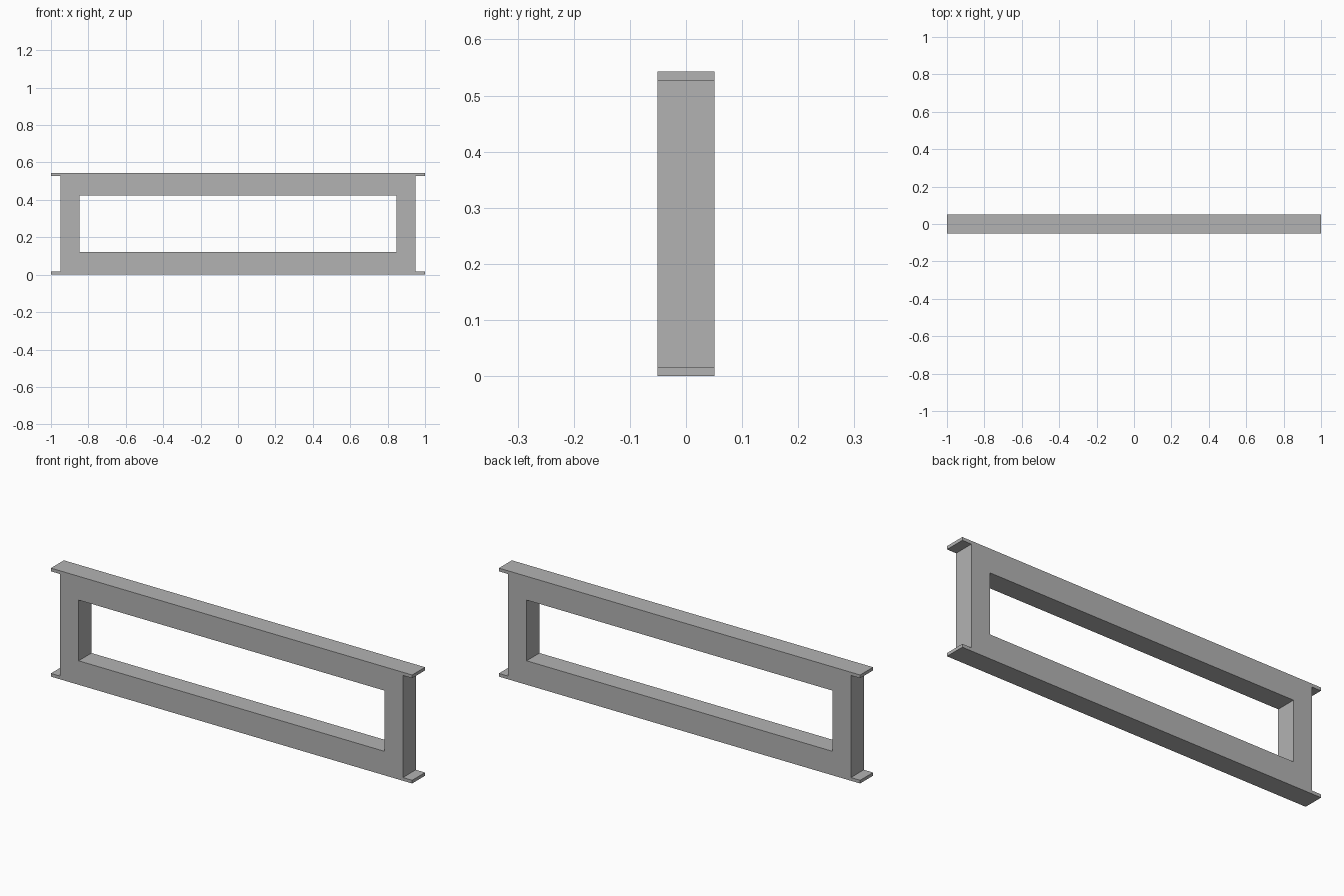
import bpy
import bmesh
import math

default = bpy.data.objects.get("Cube")
if default:
    bpy.data.objects.remove(default, do_unlink=True)

# Main dimensions
HEIGHT, DEPTH, FLANGE = 0.543, 0.102, 0.016
HALF_LENGTH, POST_OUT, POST_IN = 1.0, 0.949, 0.847
OPEN_LOW, OPEN_HIGH = 0.12, 0.424

grey = bpy.data.materials.new("plain grey")
grey.use_nodes = True
colour = (0.45, 0.45, 0.45, 1)
grey.diffuse_color = colour
grey.node_tree.nodes["Principled BSDF"].inputs["Base Color"].default_value = colour


def extrude_profile(name, loops, depth):
    """Extrude closed x-z loops (outline, then holes) into one welded solid."""
    curve = bpy.data.curves.new(name + "_profile", "CURVE")
    curve.dimensions = "2D"
    curve.fill_mode = "BOTH"
    curve.extrude = depth / 2
    for points in loops:
        spline = curve.splines.new("POLY")
        spline.points.add(len(points) - 1)
        for point, (x, z) in zip(spline.points, points):
            point.co = (x, z, 0, 1)
        spline.use_cyclic_u = True
    helper = bpy.data.objects.new(name + "_helper", curve)
    bpy.context.collection.objects.link(helper)
    evaluated = helper.evaluated_get(bpy.context.evaluated_depsgraph_get())
    mesh = bpy.data.meshes.new_from_object(evaluated)
    bpy.data.objects.remove(helper, do_unlink=True)

    bm = bmesh.new()
    bm.from_mesh(mesh)
    bmesh.ops.remove_doubles(bm, verts=bm.verts, dist=0.0001)
    bmesh.ops.recalc_face_normals(bm, faces=bm.faces)
    for face in bm.faces:
        face.smooth = False
    bm.to_mesh(mesh)
    bm.free()
    mesh.materials.clear()
    mesh.materials.append(grey)
    obj = bpy.data.objects.new(name, mesh)
    obj.rotation_euler.x = math.pi / 2
    bpy.context.collection.objects.link(obj)
    return obj


# Frame outline: posts stand between two flanges that overhang the ends
right_side = [(HALF_LENGTH, 0), (HALF_LENGTH, FLANGE), (POST_OUT, FLANGE),
              (POST_OUT, HEIGHT - FLANGE), (HALF_LENGTH, HEIGHT - FLANGE),
              (HALF_LENGTH, HEIGHT)]
outline = right_side + [(-x, z) for x, z in reversed(right_side)]

# Rectangular opening between the rails and posts
opening = [(-POST_IN, OPEN_LOW), (-POST_IN, OPEN_HIGH),
           (POST_IN, OPEN_HIGH), (POST_IN, OPEN_LOW)]

extrude_profile("flanged_frame", [outline, opening], DEPTH)
